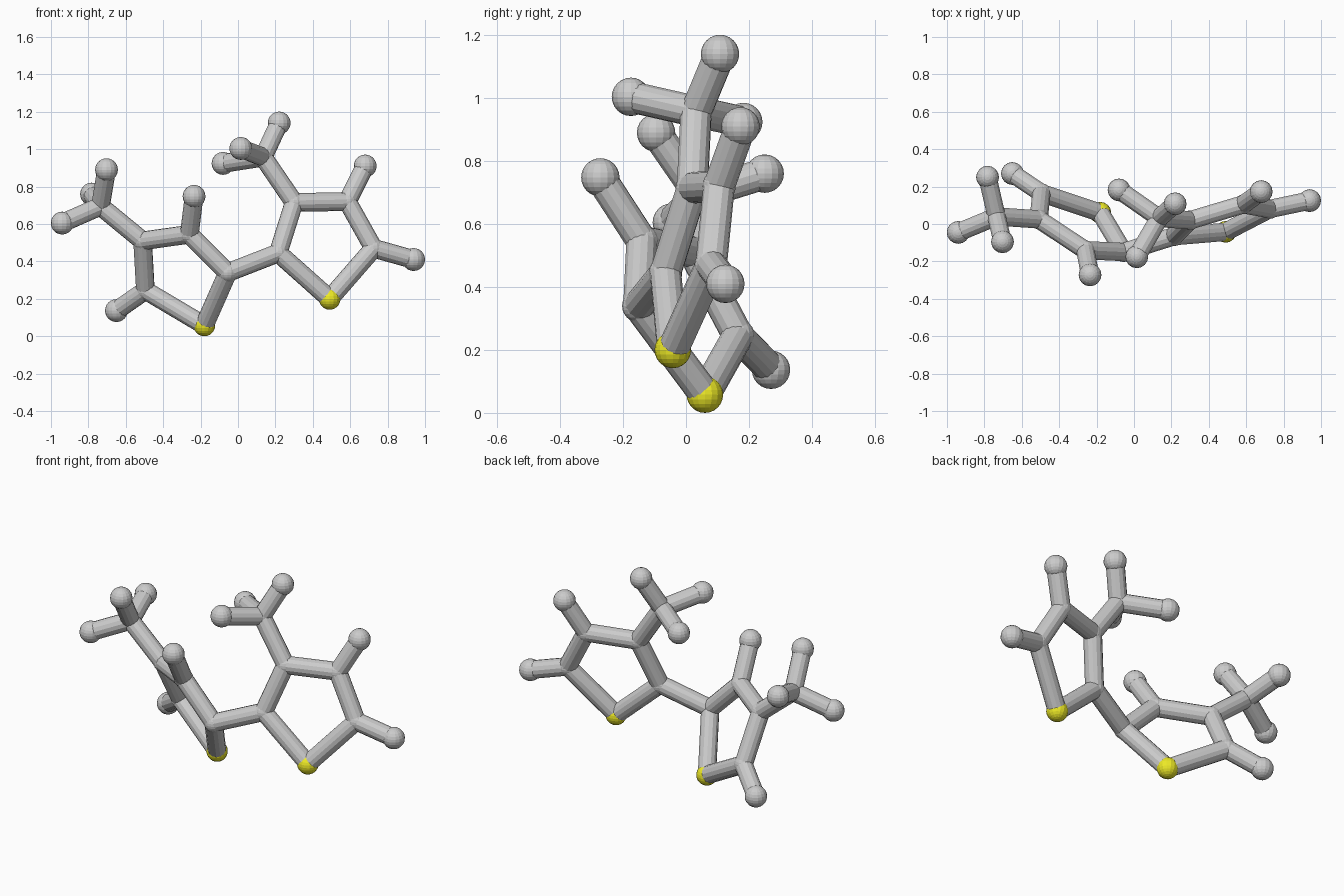
import bpy
from mathutils import Vector

if "Cube" in bpy.data.objects:
    bpy.data.objects.remove(bpy.data.objects["Cube"])

BOND_R, CARBON_R, SULFUR_R, HYDROGEN_R = 0.05, 0.053, 0.058, 0.061

# Atom centres: two five-sided rings, each with a three-pronged side group
ATOMS = {
    "left_sulfur": (-0.18, 0.06, 0.058),
    "left_carbon_a": (-0.055, -0.15, 0.34),
    "left_carbon_b": (-0.26, -0.14, 0.545),
    "left_carbon_c": (-0.51, 0.025, 0.51),
    "left_carbon_d": (-0.495, 0.165, 0.245),
    "left_hydrogen_b": (-0.235, -0.272, 0.748),
    "left_hydrogen_d": (-0.65, 0.27, 0.137),
    "left_methyl_carbon": (-0.735, 0.04, 0.695),
    "left_methyl_hydrogen_1": (-0.783, 0.25, 0.76),
    "left_methyl_hydrogen_2": (-0.94, -0.045, 0.605),
    "left_methyl_hydrogen_3": (-0.703, -0.095, 0.89),
    "right_sulfur": (0.49, -0.042, 0.2),
    "right_carbon_a": (0.215, -0.065, 0.445),
    "right_carbon_b": (0.30, 0.02, 0.715),
    "right_carbon_c": (0.585, 0.105, 0.72),
    "right_carbon_d": (0.725, 0.08, 0.47),
    "right_hydrogen_c": (0.68, 0.173, 0.91),
    "right_hydrogen_d": (0.939, 0.125, 0.41),
    "right_methyl_carbon": (0.135, 0.032, 0.957),
    "right_methyl_hydrogen_1": (0.22, 0.108, 1.14),
    "right_methyl_hydrogen_2": (0.015, -0.175, 1.004),
    "right_methyl_hydrogen_3": (-0.08, 0.182, 0.924),
}

yellow = bpy.data.materials.new("yellow")
yellow.diffuse_color = (0.85, 0.82, 0.02, 1)
yellow.use_nodes = True
yellow.node_tree.nodes["Principled BSDF"].inputs["Base Color"].default_value = yellow.diffuse_color


def add_atom(name, pos):
    radius = CARBON_R
    if "hydrogen" in name:
        radius = HYDROGEN_R
    elif "sulfur" in name:
        radius = SULFUR_R
    bpy.ops.mesh.primitive_uv_sphere_add(segments=16, ring_count=12, radius=radius, location=pos)
    obj = bpy.context.object
    obj.name = name
    if "sulfur" in name:
        obj.data.materials.append(yellow)


def add_bond(a, b):
    p, q = Vector(ATOMS[a]), Vector(ATOMS[b])
    axis = q - p
    bpy.ops.mesh.primitive_cylinder_add(vertices=14, radius=BOND_R, depth=axis.length,
                                        location=(p + q) / 2)
    obj = bpy.context.object
    obj.rotation_mode = 'QUATERNION'
    obj.rotation_quaternion = axis.to_track_quat('Z', 'Y')
    obj.name = f"bond_{a}_to_{b}"


# Atoms
for name, pos in ATOMS.items():
    add_atom(name, pos)

# Ring bonds and methyl prongs on both sides
for side in ("left", "right"):
    ring = [f"{side}_{n}" for n in ("sulfur", "carbon_a", "carbon_b", "carbon_c", "carbon_d")]
    for i in range(5):
        add_bond(ring[i], ring[(i + 1) % 5])
    for k in (1, 2, 3):
        add_bond(f"{side}_methyl_carbon", f"{side}_methyl_hydrogen_{k}")
    add_bond(f"{side}_carbon_d", f"{side}_hydrogen_d")

# Bridge between rings and remaining side bonds
for a, b in (("left_carbon_a", "right_carbon_a"),
             ("left_carbon_b", "left_hydrogen_b"),
             ("left_carbon_c", "left_methyl_carbon"),
             ("right_carbon_b", "right_methyl_carbon"),
             ("right_carbon_c", "right_hydrogen_c")):
    add_bond(a, b)
